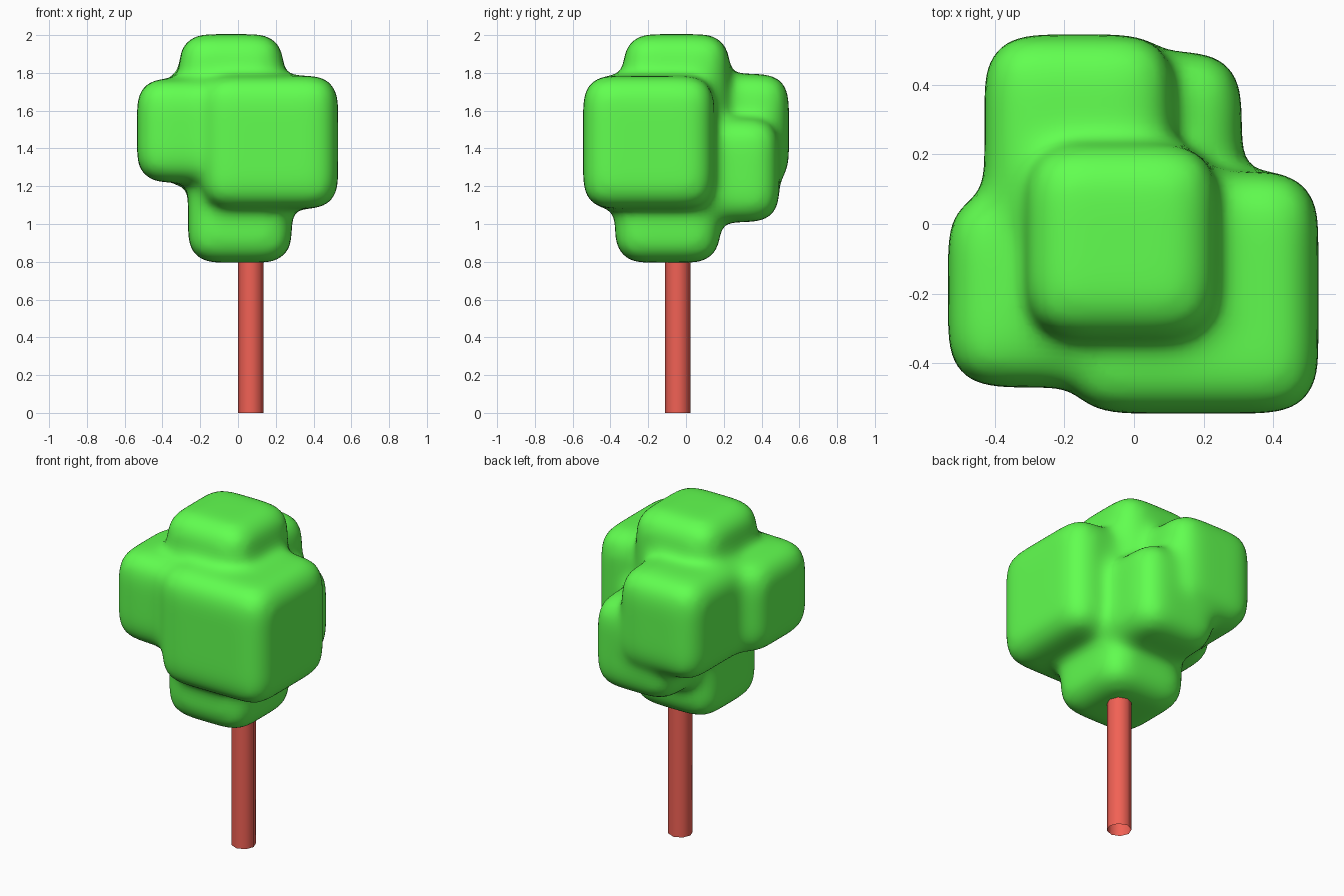
import bpy, bmesh
from mathutils import Vector, Matrix

if "Cube" in bpy.data.objects:
    bpy.data.objects.remove(bpy.data.objects["Cube"])


def add_object(name, bm, colour):
    mesh = bpy.data.meshes.new(name)
    bm.to_mesh(mesh)
    bm.free()
    obj = bpy.data.objects.new(name, mesh)
    bpy.context.collection.objects.link(obj)
    mat = bpy.data.materials.new(name + "_colour")
    mat.diffuse_color = colour
    mat.use_nodes = True
    mat.node_tree.nodes["Principled BSDF"].inputs["Base Color"].default_value = mat.diffuse_color
    mesh.materials.append(mat)
    return obj


def add_box(bm, low, high):
    low, high = Vector(low), Vector(high)
    m = Matrix.Translation((low + high) / 2) @ Matrix.Diagonal((*(high - low), 1))
    bmesh.ops.create_cube(bm, size=1, matrix=m)


# Foliage: overlapping rounded blocks, melted together into one soft clump
blocks = [
    ((-0.31, -0.33, 1.40), (0.24, 0.23, 2.005)),   # top
    ((-0.265, -0.375, 0.795), (0.285, 0.18, 1.50)),  # bottom
    ((-0.19, -0.545, 1.08), (0.53, 0.15, 1.785)),  # front right
    ((-0.535, -0.47, 1.22), (0.05, 0.09, 1.77)),   # left
    ((-0.43, -0.10, 1.20), (0.115, 0.545, 1.795)),  # back left
    ((-0.22, -0.10, 1.01), (0.31, 0.495, 1.56)),   # back right
]
bm = bmesh.new()
for low, high in blocks:
    add_box(bm, low, high)
foliage = add_object("foliage", bm, (0.12, 1.0, 0.08, 1))
bevel = foliage.modifiers.new("round", 'BEVEL')
bevel.width = 0.13
bevel.segments = 4
remesh = foliage.modifiers.new("melt", 'REMESH')
remesh.mode = 'VOXEL'
remesh.voxel_size = 0.025
remesh.use_smooth_shade = True
smooth = foliage.modifiers.new("soften", 'SMOOTH')
smooth.factor = 0.5
smooth.iterations = 30

# Trunk: slim octagonal post, open at the ends
bm = bmesh.new()
bmesh.ops.create_cone(bm, cap_ends=False, segments=8, radius1=0.068, radius2=0.068,
                      depth=0.9, matrix=Matrix.Translation((0.068, -0.044, 0.45)))
trunk = add_object("trunk", bm, (0.88, 0.12, 0.09, 1))
bpy.context.view_layer.objects.active = trunk
trunk.select_set(True)
bpy.ops.object.shade_smooth_by_angle(angle=1.0)
